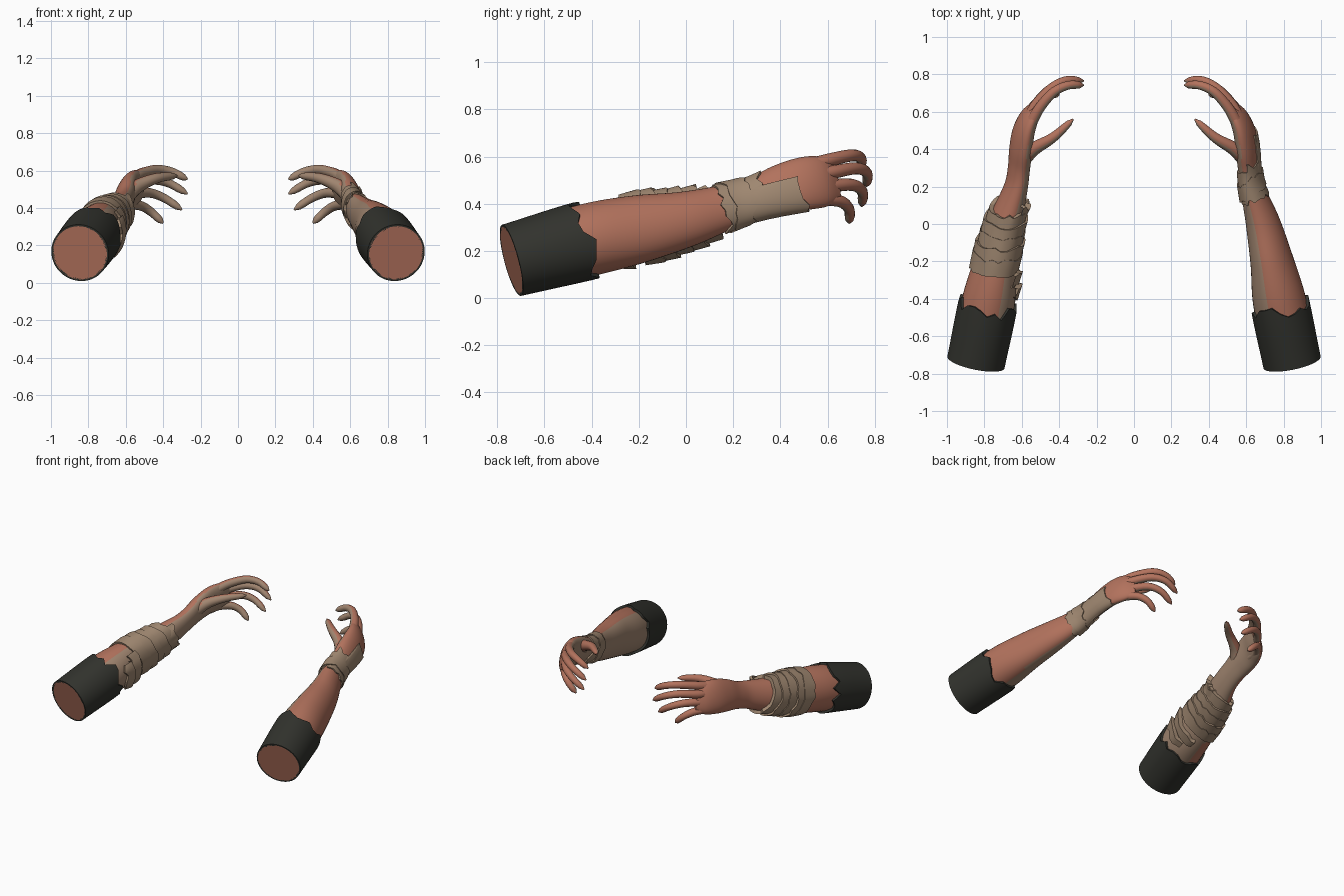
import bpy, bmesh, math, random
from mathutils import Vector

random.seed(4)
if "Cube" in bpy.data.objects:
    bpy.data.objects.remove(bpy.data.objects["Cube"], do_unlink=True)


def material(name, rgb):
    m = bpy.data.materials.new(name)
    m.use_nodes = True
    m.diffuse_color = (*rgb, 1)
    m.node_tree.nodes["Principled BSDF"].inputs["Base Color"].default_value = (*rgb, 1)
    m.node_tree.nodes["Principled BSDF"].inputs["Roughness"].default_value = 0.8
    return m


SKIN = material("skin red brown", (0.45, 0.17, 0.11))
TAN = material("inner skin tan", (0.36, 0.24, 0.165))
CLOTH = material("bandage tan", (0.35, 0.245, 0.165))
DARK = material("sleeve charcoal", (0.032, 0.033, 0.027))

# Arm stations: centre x, y, z, then half width and half thickness
ARM = [(0.845, -0.74, 0.16, 0.147, 0.147), (0.775, -0.4, 0.25, 0.155, 0.14),
       (0.737, -0.2, 0.293, 0.146, 0.113), (0.69, 0, 0.335, 0.12, 0.09),
       (0.63, 0.2, 0.395, 0.094, 0.06), (0.615, 0.3, 0.425, 0.092, 0.055),
       (0.605, 0.4, 0.46, 0.107, 0.056), (0.588, 0.5, 0.485, 0.115, 0.052),
       (0.555, 0.58, 0.495, 0.11, 0.043), (0.52, 0.635, 0.502, 0.085, 0.02)]
STATIONS = [k[1] for k in ARM]


def spline(params, keys, u):
    """Smooth interpolation through the keys."""
    u = min(max(u, params[0]), params[-1])
    i = max(j for j in range(len(params) - 1) if params[j] <= u)

    def slope(j):
        a, b = max(j - 1, 0), min(j + 1, len(params) - 1)
        return [(q - p) / (params[b] - params[a]) for p, q in zip(keys[a], keys[b])]
    h = params[i + 1] - params[i]
    t = (u - params[i]) / h
    w = (2*t**3 - 3*t*t + 1, (t**3 - 2*t*t + t) * h, 3*t*t - 2*t**3, (t**3 - t*t) * h)
    return [sum(c * v for c, v in zip(w, vals))
            for vals in zip(keys[i], slope(i), keys[i + 1], slope(i + 1))]


def frame(params, keys, u):
    e = (params[-1] - params[0]) * 0.01
    ahead, behind = (Vector(spline(params, keys, u + s)[:3]) for s in (e, -e))
    t = (ahead - behind).normalized()
    w = Vector((-0.3, 0, 1))
    w = (w - t * w.dot(t)).normalized()
    return t.cross(w), w, t


def arm_point(u, deg, off=0.0):
    """Point on the arm: 0 degrees is outward, 90 up, 180 inward."""
    x, y, z, a, b = spline(STATIONS, ARM, u)
    n, w, t = frame(STATIONS, ARM, u)
    r = math.radians(deg)
    return Vector((x, y, z)) + n * (b + off) * math.cos(r) + w * (a + off) * math.sin(r)


def loft(name, side, rows, mats, closed=True, caps=True, rule=None):
    bm = bmesh.new()
    grid = [[bm.verts.new((p.x * side, p.y, p.z)) for p in row] for row in rows]
    n = len(rows[0])
    for lo, hi in zip(grid, grid[1:]):
        for j in range(n if closed else n - 1):
            k = (j + 1) % n
            bm.faces.new((lo[j], hi[j], hi[k], lo[k]))
    if caps:
        bm.faces.new(grid[0])
        bm.faces.new(grid[-1][::-1])
    if side < 0:
        bmesh.ops.reverse_faces(bm, faces=bm.faces[:])
    bm.normal_update()
    if rule:
        for f in bm.faces:
            c, d = f.calc_center_median(), f.normal
            f.material_index = int(rule(c, Vector((d.x * side, d.y, d.z))))
    mesh = bpy.data.meshes.new(name)
    bm.to_mesh(mesh)
    bm.free()
    for m in mats:
        mesh.materials.append(m)
    ob = bpy.data.objects.new(name, mesh)
    bpy.context.collection.objects.link(ob)
    bpy.ops.object.select_all(action='DESELECT')
    ob.select_set(True)
    bpy.context.view_layer.objects.active = ob
    bpy.ops.object.shade_smooth_by_angle(angle=math.radians(45))
    return ob


def is_inner(c, d):
    """Palm and inner forearm are the lighter tan."""
    if c.y < -0.7:
        return False
    if c.y > 0.36:
        return d.dot(Vector((-0.6, -0.68, -0.42))) > 0.12
    return d.dot(Vector((-0.95, 0, -0.3))) > 0.15


def jagged(base, amount, step=15):
    """Ragged edge made from random notches around the arm."""
    notch = [random.uniform(-amount, amount) for _ in range(360 // step)]

    def edge(deg):
        q = (deg % 360) / step
        i = int(q)
        f = q - i
        mix = notch[i] * (1 - f) + notch[(i + 1) % len(notch)] * f
        return base(deg) + mix
    return edge


def wrap(name, side, lo, hi, off, mat, arc=None, flare=0.0):
    """Cloth layer lying on the arm between two edges."""
    a, b = arc or (0, 360)
    count = max(6, (b - a) // 5)
    degs = [a + (b - a) * i / count for i in range(count + (1 if arc else 0))]
    steps = [(0, -0.006)] + [(i / 6, off + flare * i / 6) for i in range(7)] + [(1, -0.006)]
    rows = [[arm_point(lo(d) + (hi(d) - lo(d)) * s, d, o) for d in degs] for s, o in steps]
    return loft(name, side, rows, [mat], closed=not arc, caps=False)


def finger(name, side, pts, r0, r1):
    params = list(range(len(pts)))
    last = params[-1]
    us = [last * i / 16 for i in range(17)]
    rows = []
    for u in us:
        c = Vector(spline(params, pts, u))
        n, w, t = frame(params, pts, u)
        r = r0 + (r1 - r0) * u / last
        rest = (last - u) / last * 8
        r *= math.sqrt(max(0.05, 1 - (1 - rest) ** 2)) if rest < 1 else 1
        rows.append([c + (n * math.cos(q) + w * math.sin(q)) * r
                     for q in (math.tau * j / 14 for j in range(14))])
    loft(name, side, rows, [SKIN, TAN], rule=is_inner)


FINGERS = {
    "index_finger": [(0.55, 0.54, 0.565), (0.505, 0.62, 0.588), (0.43, 0.705, 0.605),
                     (0.35, 0.742, 0.592), (0.27, 0.742, 0.552)],
    "middle_finger": [(0.57, 0.54, 0.52), (0.53, 0.63, 0.535), (0.45, 0.72, 0.55),
                      (0.365, 0.767, 0.53), (0.27, 0.765, 0.475)],
    "ring_finger": [(0.58, 0.53, 0.465), (0.545, 0.61, 0.475), (0.47, 0.705, 0.48),
                    (0.39, 0.748, 0.45), (0.30, 0.745, 0.39)],
    "little_finger": [(0.59, 0.50, 0.425), (0.57, 0.58, 0.42), (0.515, 0.655, 0.41),
                      (0.46, 0.692, 0.375), (0.40, 0.692, 0.318)],
}
THUMB = [(0.595, 0.35, 0.47), (0.53, 0.405, 0.52), (0.43, 0.465, 0.56), (0.325, 0.56, 0.572)]

for side, label in ((1, "left"), (-1, "right")):
    # Arm and palm
    us = [-0.74 + 1.375 * i / 60 for i in range(61)]
    rows = [[arm_point(u, d) for d in range(0, 360, 9)] for u in us]
    loft(label + "_arm", side, rows, [SKIN, TAN], rule=is_inner)
    # Fingers and thumb
    for name, pts in FINGERS.items():
        finger(f"{label}_{name}", side, pts, 0.031, 0.02)
    finger(label + "_thumb", side, THUMB, 0.046, 0.017)
    # Torn sleeve
    wrap(label + "_sleeve", side, lambda d: -0.74, jagged(lambda d: -0.435, 0.035),
         0.009, DARK, flare=0.006)


# Left wrist bandage, reaching over the outside of the hand
def hand_edge(deg):
    s = (deg + 180) % 360 - 180
    if -100 < s < 15:
        return 0.48
    return 0.34 if s < 75 and s > 0 else 0.29


wrap("left_wrist_bandage", 1, jagged(lambda d: 0.15, 0.02), jagged(hand_edge, 0.02, 20),
     0.009, CLOTH)
wrap("left_wrist_band", 1, jagged(lambda d: 0.17 + 0.02 * math.cos(math.radians(d)), 0.008),
     jagged(lambda d: 0.25 + 0.03 * math.cos(math.radians(d)), 0.012), 0.015, CLOTH)

# Right forearm bandage: overlapping slanted bands
for i in range(5):
    start = -0.23 + 0.06 * i

    def slant(shift, start=start):
        return lambda d: start + shift - 0.035 * math.cos(math.radians(d - 30))
    wrap(f"right_forearm_band_{i + 1}", -1, jagged(slant(0), 0.008),
         jagged(slant(0.085), 0.01), 0.012 + 0.004 * (i % 2), CLOTH, flare=0.012)

# Loose torn strips on the inner side of the right forearm
for i, (y, a, b) in enumerate([(-0.36, 135, 215), (-0.29, 120, 235), (0.07, 110, 200)]):
    wrap(f"right_loose_strip_{i + 1}", -1, jagged(lambda d: y, 0.012),
         jagged(lambda d: y + 0.06, 0.012), 0.014, CLOTH, arc=(a, b), flare=0.018)
